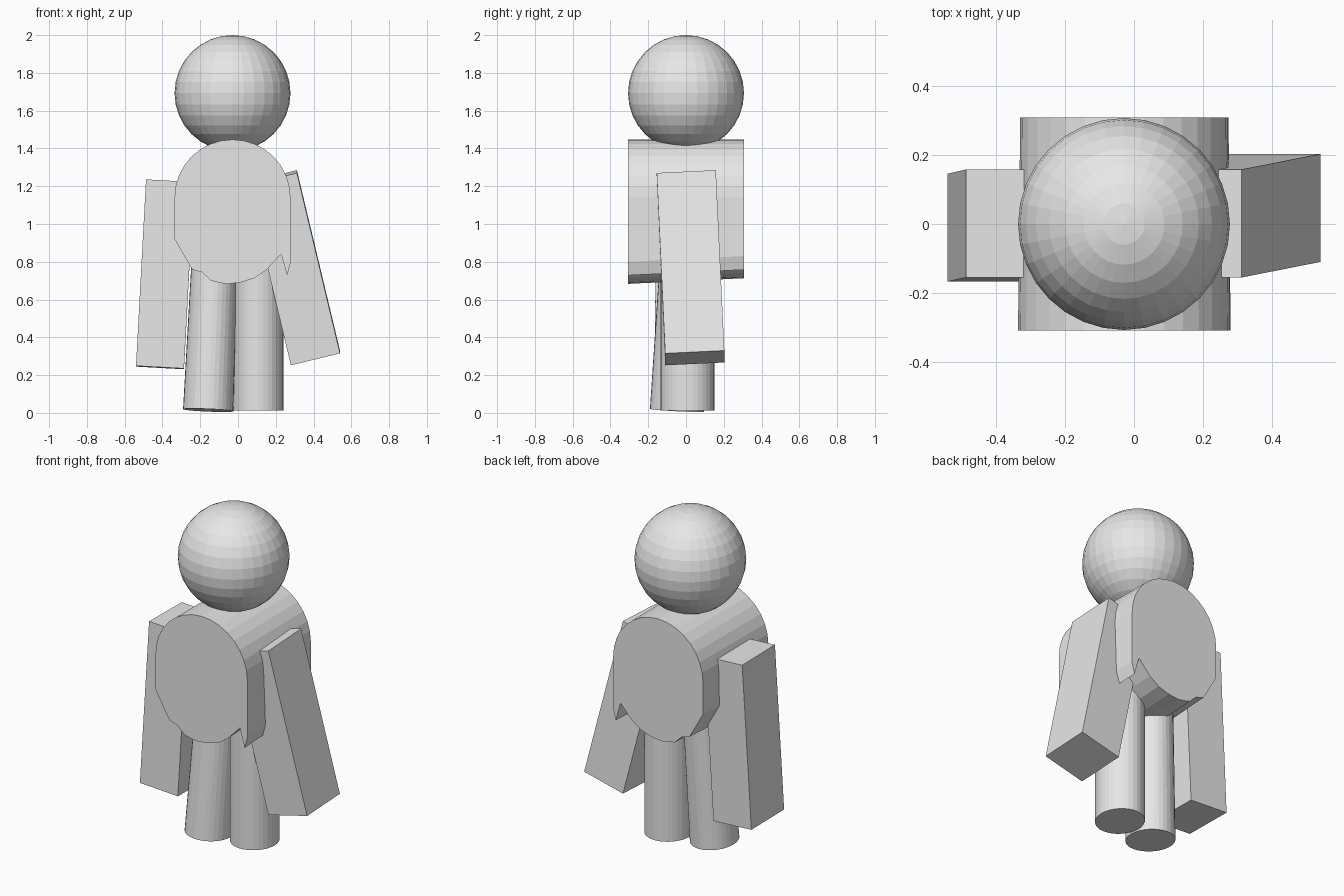
import bpy, bmesh, math
from mathutils import Vector

cube = bpy.data.objects.get("Cube")
if cube:
    bpy.data.objects.remove(cube, do_unlink=True)

grey = bpy.data.materials.new("plain grey")
grey.use_nodes = True
COLOUR = (0.8, 0.8, 0.8, 1)
grey.diffuse_color = COLOUR
grey.node_tree.nodes["Principled BSDF"].inputs["Base Color"].default_value = COLOUR


def finish(name, bm):
    bmesh.ops.recalc_face_normals(bm, faces=bm.faces)
    mesh = bpy.data.meshes.new(name)
    bm.to_mesh(mesh)
    bm.free()
    mesh.materials.append(grey)
    obj = bpy.data.objects.new(name, mesh)
    bpy.context.collection.objects.link(obj)
    return obj


def loft(name, start, end):
    """Closed solid between two matching outlines."""
    bm = bmesh.new()
    a = [bm.verts.new(p) for p in start]
    b = [bm.verts.new(p) for p in end]
    bm.faces.new(a)
    bm.faces.new(b)
    n = len(a)
    for i in range(n):
        j = (i + 1) % n
        bm.faces.new((a[i], a[j], b[j], b[i]))
    return finish(name, bm)


def slanted_box(name, corner, across, depth, down):
    """Box from its top outer front corner and three edge vectors."""
    c, u, v, w = map(Vector, (corner, across, depth, down))
    top = [c, c + u, c + u + v, c + v]
    return loft(name, top, [p + w for p in top])


def leg(name, bottom, top, top_scale=1):
    """Oval column whose ends are square to its axis."""
    lo, hi = Vector(bottom), Vector(top)
    axis = (hi - lo).normalized()
    side = Vector((0, 1, 0)).cross(axis).normalized()
    fore = axis.cross(side)

    def ring(c, s):
        angles = [math.tau * i / 32 for i in range(32)]
        return [c + s * (side * 0.133 * math.cos(t) + fore * 0.143 * math.sin(t)) for t in angles]
    return loft(name, ring(lo, 1), ring(hi, top_scale))


# Head
MID, R = -0.029, 0.307
bm = bmesh.new()
bmesh.ops.create_uvsphere(bm, u_segments=32, v_segments=16, radius=R)
bmesh.ops.translate(bm, verts=bm.verts, vec=(MID, 0, 2 - R))
finish("head", bm)

# Torso: round top, ragged lower edge with a pointed flap on one side
profile = [(MID + R * math.cos(math.pi * i / 16), 1.14 + R * math.sin(math.pi * i / 16))
           for i in range(17)]
profile += [(-0.336, 0.92), (-0.29, 0.84), (-0.243, 0.76), (-0.19, 0.744), (-0.143, 0.70),
            (-0.095, 0.688), (-0.053, 0.683), (0.01, 0.69), (0.085, 0.712), (0.148, 0.755),
            (0.228, 0.84), (0.26, 0.728), (0.28, 0.80)]
front = [(x, -0.308, z) for x, z in profile]
back = [(MID + (x - MID) * 0.98, 0.308, z + (0.03 if z < 0.95 else 0)) for x, z in profile]
loft("torso", front, back)

# Arms
slanted_box("left_arm", (0.312, -0.155, 1.27), (-0.26, 0, -0.063),
            (0, 0.313, 0.015), (0.228, 0.045, -0.955))
slanted_box("right_arm", (-0.487, -0.155, 1.236), (0.254, 0, -0.014),
            (0, 0.313, -0.004), (-0.053, -0.012, -0.987))

# Legs
leg("left_leg", (0.107, 0.008, 0.012), (0.107, 0.008, 0.95))
leg("right_leg", (-0.158, -0.048, 0.014), (-0.118, 0, 0.95), 0.9)
